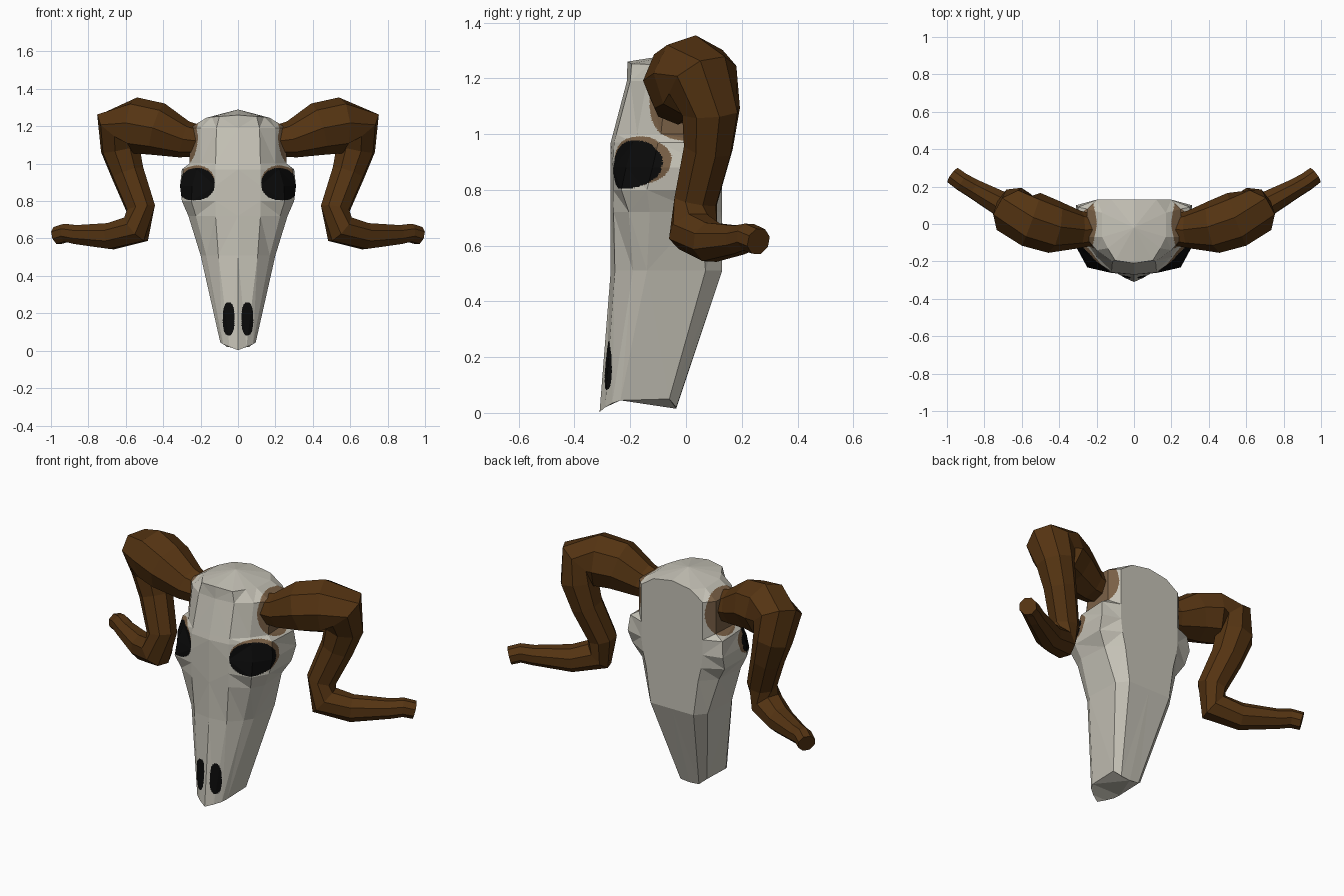
import bpy, bmesh, math
from mathutils import Vector

if "Cube" in bpy.data.objects:
    bpy.data.objects.remove(bpy.data.objects["Cube"])


def material(name, rgb):
    m = bpy.data.materials.new(name)
    m.diffuse_color = (*rgb, 1)
    m.use_nodes = True
    m.node_tree.nodes["Principled BSDF"].inputs["Base Color"].default_value = m.diffuse_color
    return m


bone = material("bone", (0.56, 0.54, 0.47))
stain = material("brown_stain", (0.19, 0.115, 0.06))
black = material("hollow_black", (0.003, 0.003, 0.003))
horn_brown = material("horn_brown", (0.09, 0.034, 0.006))


def finish(bm, name, mats):
    bmesh.ops.recalc_face_normals(bm, faces=bm.faces)
    me = bpy.data.meshes.new(name)
    bm.to_mesh(me)
    bm.free()
    for m in mats:
        me.materials.append(m)
    ob = bpy.data.objects.new(name, me)
    bpy.context.collection.objects.link(ob)
    return ob


def bridge(bm, a, b):
    n = len(a)
    for i in range(n):
        j = (i + 1) % n
        bm.faces.new((a[i], a[j], b[j], b[i]))


# Skull half sections: height, then (x, y) from nose ridge round to the back
sections = [
    (0.51, [(0, -.27), (.105, -.255), (.17, -.19), (.2, -.14), (.19, .07), (.14, .13), (0, .13)]),
    (0.72, [(0, -.27), (.12, -.26), (.225, -.205), (.265, -.13), (.25, .05), (.17, .13), (0, .13)]),
    (0.80, [(0, -.27), (.12, -.262), (.25, -.232), (.3, -.14), (.3, .07), (.19, .13), (0, .13)]),
    (0.88, [(0, -.27), (.12, -.262), (.245, -.215), (.31, -.12), (.31, .10), (.2, .13), (0, .13)]),
    (0.97, [(0, -.27), (.12, -.258), (.22, -.19), (.29, -.1), (.3, .09), (.2, .13), (0, .13)]),
    (1.00, [(0, -.262), (.12, -.25), (.2, -.175), (.26, -.09), (.25, .08), (.2, .13), (0, .13)]),
    (1.19, [(0, -.212), (.115, -.2), (.2, -.14), (.26, -.07), (.25, .08), (.2, .13), (0, .13)]),
]
rings = [[(x, y, z) for x, y in pts] for z, pts in sections]
muzzle = [(0, -.31, .003), (.045, -.29, .02), (.08, -.265, .035), (.095, -.235, .045),
          (.095, -.06, .05), (.06, -.035, .02), (0, -.035, .015)]
crown = [(0, -.21, 1.26), (.1, -.195, 1.252), (.14, -.13, 1.25), (.17, -.07, 1.245),
         (.17, .06, 1.24), (.12, .13, 1.245), (0, .13, 1.265)]
rings = [muzzle] + rings + [crown]

bm = bmesh.new()
loops = []
for half in rings:
    full = half + [(-x, y, z) for x, y, z in half[-2:0:-1]]
    loops.append([bm.verts.new(p) for p in full])
for a, b in zip(loops, loops[1:]):
    bridge(bm, a, b)
bm.faces.new(loops[0])
top = bm.verts.new((0, -.02, 1.29))
for i, v in enumerate(loops[-1]):
    bm.faces.new((v, loops[-1][(i + 1) % 12], top))
bmesh.ops.triangulate(bm, faces=bm.faces)

# Marked regions: centre, radii, exponent, material index
regions = [
    ((.05, -.28, .17), (.031, .1, .088), 2.6, 2),     # nostril
    ((.23, -.2, .89), (.112, .15, .088), 2.2, 2),     # eye hollow
    ((.237, -.19, .9), (.12, .16, .093), 2.2, 1),     # rim round the eye
    ((.27, 0, 1.12), (.1, .155, .145), 2, 1),         # stain round the horn base
]


def inside(p, region):
    c, r, e, _ = region
    q = (abs(p.x), p.y, p.z)
    return sum((abs(q[k] - c[k]) / r[k]) ** e for k in range(3))


# Cut the flat faces finer only where a region border crosses them
for step in range(8):
    cut = set()
    for f in bm.faces:
        pts = [v.co for v in f.verts]
        pts += [(pts[0] + pts[1]) / 2, (pts[1] + pts[2]) / 2, (pts[2] + pts[0]) / 2,
                f.calc_center_median()]
        for g in regions:
            marks = [inside(p, g) < 1 for p in pts]
            close = step < 4 and any(
                (Vector((abs(p.x), p.y, p.z)) - Vector(g[0])).length < max(g[1]) + .05 for p in pts)
            if close or (any(marks) and not all(marks)):
                cut.update(e for e in f.edges if e.calc_length() > .009)
    if not cut or len(bm.faces) > 60000:
        break
    bmesh.ops.subdivide_edges(bm, edges=list(cut), cuts=1, use_grid_fill=True)
    bmesh.ops.triangulate(bm, faces=[f for f in bm.faces if len(f.verts) > 3])
for f in bm.faces:
    p = f.calc_center_median()
    f.material_index = next((g[3] for g in regions if inside(p, g) < 1), 0)
finish(bm, "skull", [bone, stain, black])

# Horn path: x, y, z, radius
path = [(.21, -.03, 1.12, .085), (.29, -.03, 1.13, .1), (.43, -.015, 1.185, .142),
        (.55, .025, 1.205, .15), (.64, .06, 1.195, .132), (.63, .09, 1.08, .108),
        (.59, .08, .95, .092), (.52, .035, .76, .082), (.545, .025, .65, .09),
        (.68, .09, .612, .075), (.86, .19, .62, .055), (.92, .225, .63, .052),
        (.968, .26, .615, .05)]


def horn(name, side):
    bm = bmesh.new()
    pts = [Vector((x * side, y, z)) for x, y, z, _ in path]
    normal, prev = Vector((0, 0, 1)), None
    for i, p in enumerate(pts):
        d = (pts[min(i + 1, len(pts) - 1)] - pts[max(i - 1, 0)]).normalized()
        normal = (normal - d * normal.dot(d)).normalized()
        across = d.cross(normal)
        loop = []
        for k in range(8):
            t = math.tau * k / 8
            loop.append(bm.verts.new(p + (normal * math.cos(t) + across * math.sin(t)) * path[i][3]))
        if prev:
            bridge(bm, prev, loop)
        else:
            bm.faces.new(loop)
        prev = loop
    bm.faces.new(prev)
    finish(bm, name, [horn_brown])


horn("right_horn", 1)
horn("left_horn", -1)
